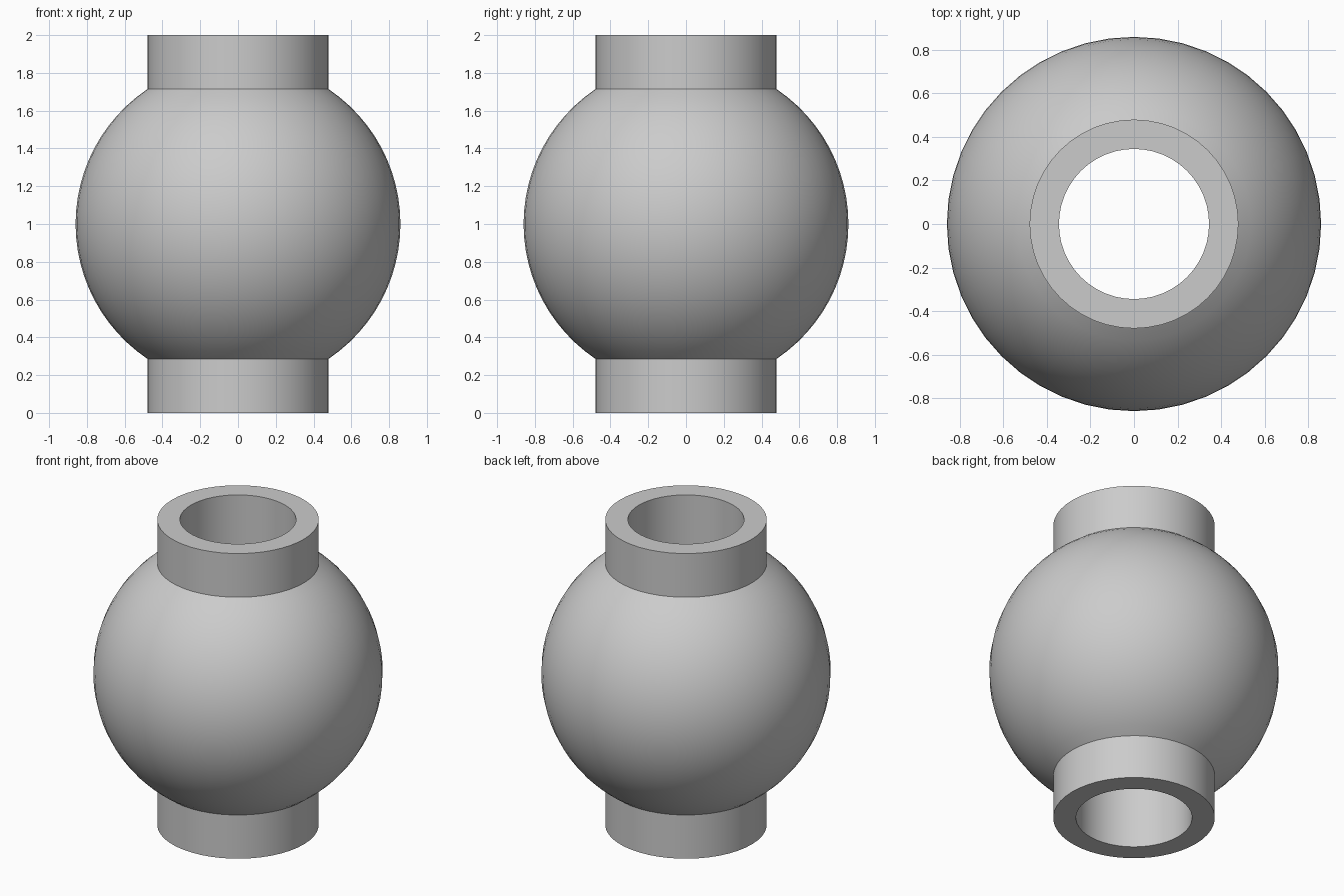
import bpy
import bmesh
import math
from mathutils import Matrix

cube = bpy.data.objects.get("Cube")
if cube:
    bpy.data.objects.remove(cube, do_unlink=True)

BALL_R, COLLAR_R, BORE_R = 0.86, 0.48, 0.345
MID, TOP = 1.0, 2.0
SEGMENTS, RINGS = 48, 24

# Plain grey material
grey = bpy.data.materials.new("light grey")
grey.use_nodes = True
colour = (0.6, 0.6, 0.6, 1.0)
grey.diffuse_color = colour
grey.node_tree.nodes["Principled BSDF"].inputs["Base Color"].default_value = colour


def lathe(name, profile, segments):
    """Spin a closed (radius, height) profile around the z axis."""
    bm = bmesh.new()
    verts = [bm.verts.new((r, 0, z)) for r, z in profile]
    edges = [bm.edges.new((v, verts[i - 1])) for i, v in enumerate(verts)]
    bmesh.ops.spin(bm, geom=verts + edges, cent=(0, 0, 0), axis=(0, 0, 1),
                   angle=math.tau, steps=segments, use_merge=True)
    bmesh.ops.remove_doubles(bm, verts=bm.verts, dist=0.0001)
    bmesh.ops.recalc_face_normals(bm, faces=bm.faces)
    mesh = bpy.data.meshes.new(name)
    bm.to_mesh(mesh)
    bm.free()
    mesh.materials.append(grey)
    obj = bpy.data.objects.new(name, mesh)
    bpy.context.collection.objects.link(obj)
    bpy.ops.object.select_all(action="DESELECT")
    obj.select_set(True)
    bpy.context.view_layer.objects.active = obj
    bpy.ops.object.shade_smooth_by_angle(angle=math.radians(30))
    return obj


# Ball arc between the two collars
limit = math.acos(COLLAR_R / BALL_R)
angles = [-limit + 2 * limit * i / RINGS for i in range(RINGS + 1)]
arc = [(BALL_R * math.cos(a), MID + BALL_R * math.sin(a)) for a in angles]

# Collar walls and straight through bore close the section
section = [(BORE_R, 0), (COLLAR_R, 0)] + arc + [(COLLAR_R, TOP), (BORE_R, TOP)]
lathe("bored_ball_with_collars", section, SEGMENTS)
